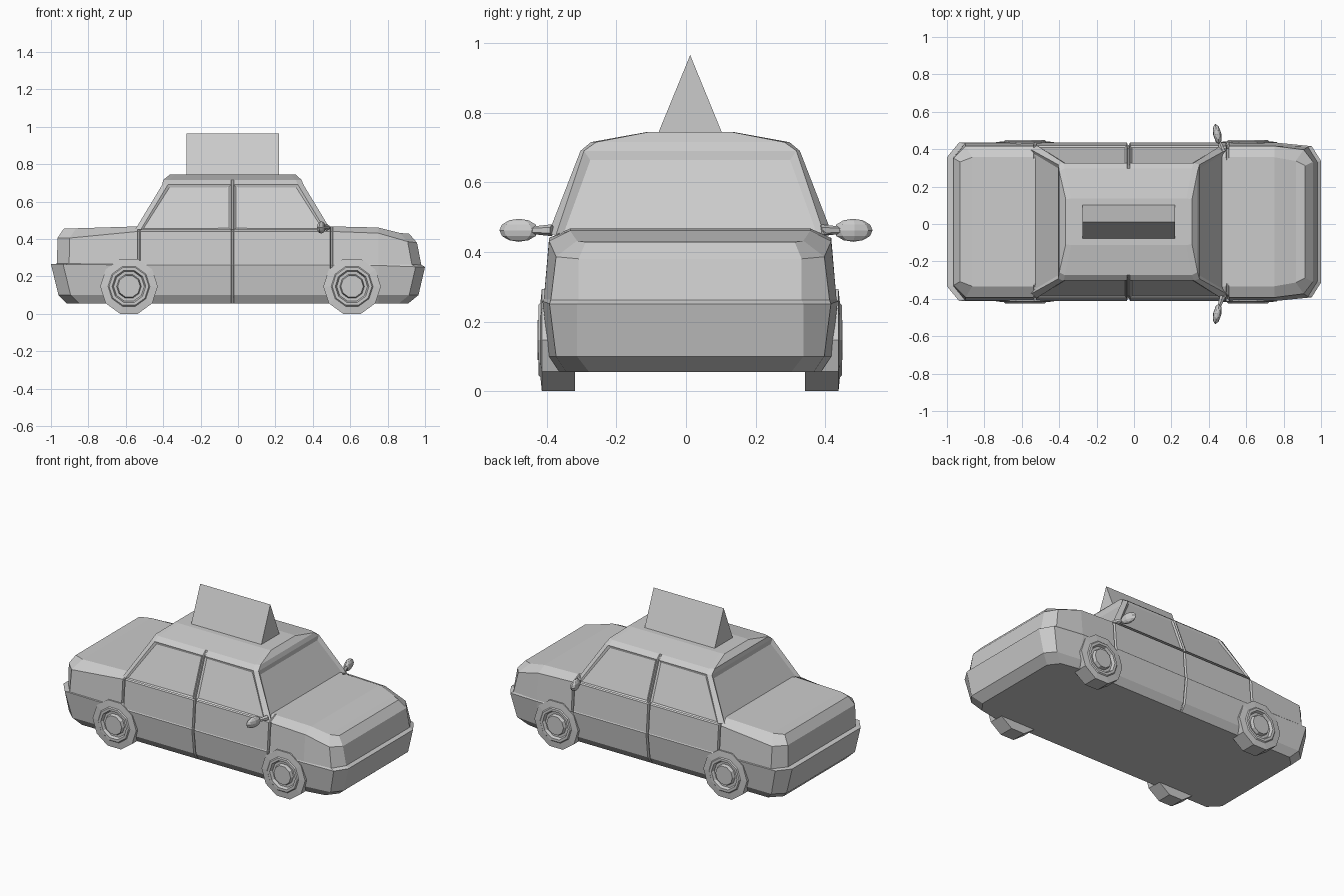
import bpy, bmesh, math
from mathutils import Vector, Matrix

if "Cube" in bpy.data.objects:
    bpy.data.objects.remove(bpy.data.objects["Cube"])

CY = 0.012  # centre line of the body


def finish(bm, name):
    bmesh.ops.recalc_face_normals(bm, faces=bm.faces)
    me = bpy.data.meshes.new(name)
    bm.to_mesh(me)
    bm.free()
    ob = bpy.data.objects.new(name, me)
    bpy.context.collection.objects.link(ob)
    return ob


def loft(levels):
    """Stack half outlines (front to rear), mirrored across the centre line."""
    bm = bmesh.new()
    rings = []
    for half in levels:
        a = [bm.verts.new((x, CY + y, z)) for x, y, z in half]
        b = [bm.verts.new((x, CY - y, z)) for x, y, z in half]
        rings.append((a, b))
    n = len(levels[0])
    for (a0, b0), (a1, b1) in zip(rings, rings[1:]):
        r0, r1 = a0 + b0[::-1], a1 + b1[::-1]
        for i in range(2 * n):
            j = (i + 1) % (2 * n)
            bm.faces.new((r0[i], r0[j], r1[j], r1[i]))
    for a, b in (rings[0], rings[-1]):
        for i in range(n - 1):
            bm.faces.new((a[i], a[i + 1], b[i + 1], b[i]))
    bmesh.ops.recalc_face_normals(bm, faces=bm.faces)
    return bm


def seam(x, y, z, depth):
    """Narrow door gap in a side outline."""
    return [(x + .008, y, z), (x + .004, y - depth, z),
            (x - .004, y - depth, z), (x - .008, y, z)]


# Lower body: rear x, front x, end half width, side half width, z rear / middle / front
body_levels = [
    (-.915, .91, .30, .375, .055, .055, .055),
    (-.96, .965, .335, .405, .10, .10, .10),
    (-1.0, 1.0, .335, .424, .265, .26, .25),
    (-.968, .98, .33, .42, .268, .265, .262),
    (-.965, .957, .33, .405, .405, .44, .38),
    (-.93, .915, .31, .345, .457, .467, .428),
]
outlines = []
for k, (xr, xf, ye, ys, zr, zm, zf) in enumerate(body_levels):
    d = 0 if k == 0 else .014
    outlines.append(
        [(xf, ye - .01, zf), (xf - .05, ys - .02, zf + .1 * (zm - zf)),
         (.75, ys, zf + .85 * (zm - zf))]
        + seam(.50, ys, zm, d) + seam(-.03, ys, zm, d) + seam(-.53, ys, zm, d)
        + [(xr + .065, ys, zr), (xr, ye + .01, zr)])
finish(loft(outlines), "car_body")

# Cabin: rear x, front x, end half width, side half width, z
cabin_levels = [
    (-.55, .495, .385, .408, .45),
    (-.405, .35, .305, .315, .69),
    (-.40, .34, .27, .285, .715),
    (-.365, .31, .12, .125, .744),
]
outlines = []
for k, (xr, xf, ye, ys, z) in enumerate(cabin_levels):
    d = .014 if k < 2 else 0
    outlines.append([(xf, ye, z), (xf - .03, ys, z)] + seam(-.03, ys, z, d)
                    + [(xr + .03, ys, z), (xr, ye, z)])
bm = loft(outlines)
# Recessed windows
panes = [f for f in bm.faces if f.calc_area() > .06
         and .5 < f.calc_center_median().z < .65]
ends = [f for f in panes if abs(f.normal.x) > .6]
sides = [f for f in panes if abs(f.normal.x) <= .6]
bmesh.ops.inset_individual(bm, faces=ends, thickness=.03, depth=-.012)
bmesh.ops.inset_individual(bm, faces=sides, thickness=.016, depth=-.008)
finish(bm, "cabin")

# Roof sign: triangular prism
bm = bmesh.new()
tri = [bm.verts.new((-.275, CY + y, z)) for y, z in ((-.093, .738), (.093, .738), (0, .965))]
f = bm.faces.new(tri)
ext = bmesh.ops.extrude_face_region(bm, geom=[f])
bmesh.ops.translate(bm, vec=(.495, 0, 0),
                    verts=[v for v in ext["geom"] if isinstance(v, bmesh.types.BMVert)])
if f.is_valid and len(bm.faces) < 5:
    bm.faces.new(tri)
finish(bm, "roof_sign")


# Wheels: ten-sided turned profile (radius, distance from centre line)
def wheel(name, x, side):
    profile = [(.154, .33), (.154, .426), (.112, .43), (.106, .436), (.09, .436),
               (.082, .418), (.066, .418), (.06, .438)]
    bm = bmesh.new()
    rings = []
    for r, y in profile:
        rings.append([bm.verts.new((x + r * math.sin(math.pi * (2 * i + 1) / 10),
                                    CY + side * y,
                                    .1465 - r * math.cos(math.pi * (2 * i + 1) / 10)))
                      for i in range(10)])
    for a, b in zip(rings, rings[1:]):
        for i in range(10):
            j = (i + 1) % 10
            bm.faces.new((a[i], a[j], b[j], b[i]))
    bm.faces.new(rings[0])
    bm.faces.new(rings[-1])
    finish(bm, name)


# Door mirrors: faceted head on a short stalk
def mirror(name, side):
    bm = bmesh.new()
    m = (Matrix.Translation((.445, side * .48, .462))
         @ Matrix.Rotation(side * .2, 4, 'Z')
         @ Matrix.Diagonal((.022, .057, .033, 1)))
    bmesh.ops.create_uvsphere(bm, u_segments=8, v_segments=6, radius=1, matrix=m)
    p, q = Vector((.475, side * .385, .462)), Vector((.452, side * .45, .462))
    rot = (q - p).to_track_quat('Z', 'Y').to_matrix().to_4x4()
    bmesh.ops.create_cone(bm, cap_ends=True, segments=6, radius1=.017, radius2=.01,
                          depth=(q - p).length, matrix=Matrix.Translation((p + q) / 2) @ rot)
    finish(bm, name)


for label, s in (("right", -1), ("left", 1)):
    wheel("front_wheel_" + label, .61, s)
    wheel("rear_wheel_" + label, -.583, s)
    mirror("door_mirror_" + label, s)
